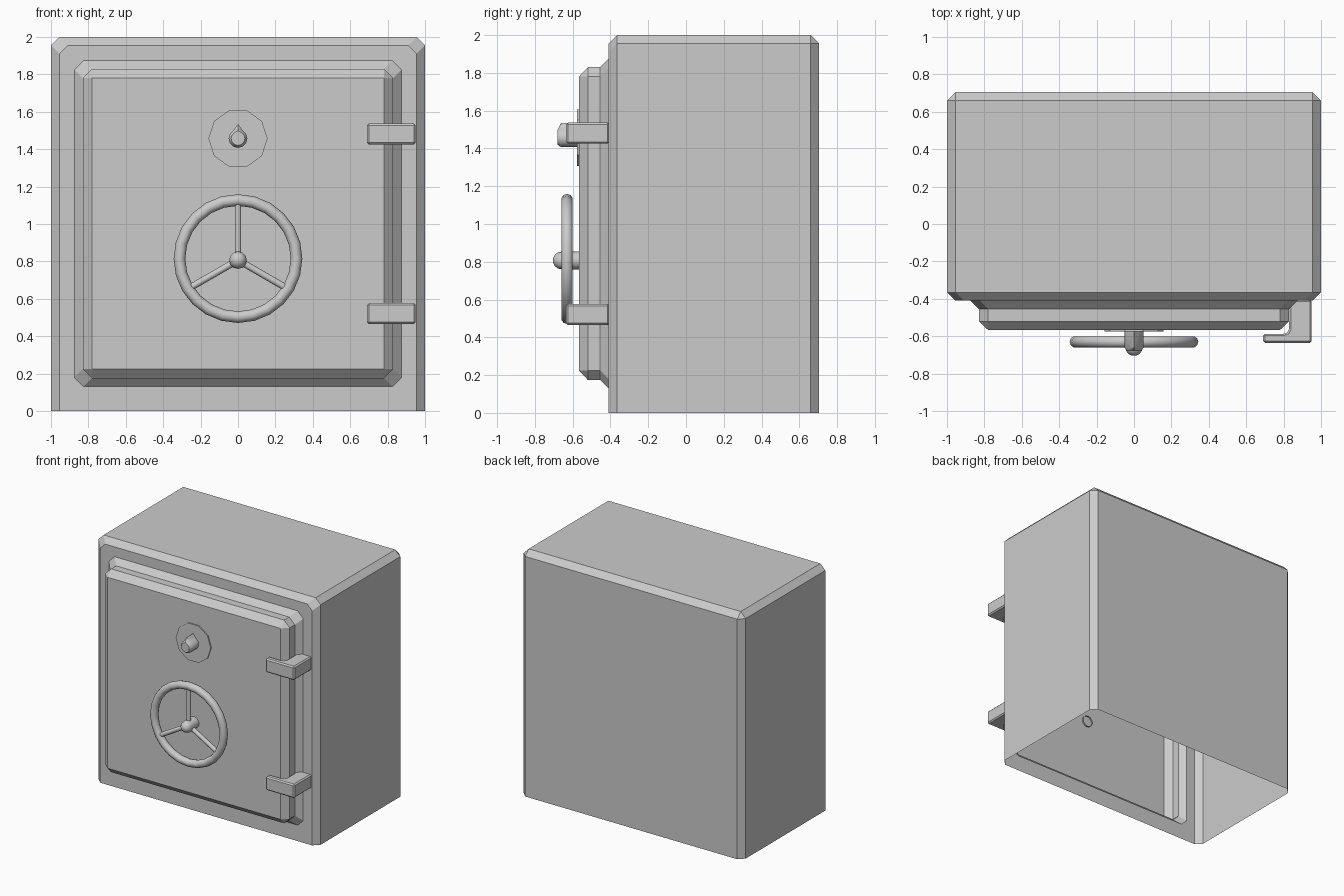
import bpy, bmesh, math
from mathutils import Vector

if "Cube" in bpy.data.objects:
    bpy.data.objects.remove(bpy.data.objects["Cube"])


def loft(name, rings, cap_start=True, cap_end=True, skip=lambda r, i: False):
    """Join closed rings of points into a surface, dropping collapsed faces."""
    bm = bmesh.new()
    vs = [[bm.verts.new(p) for p in ring] for ring in rings]
    n = len(vs[0])
    for r in range(len(vs) - 1):
        for i in range(n):
            j = (i + 1) % n
            if not skip(r, i):
                bm.faces.new((vs[r][i], vs[r][j], vs[r + 1][j], vs[r + 1][i]))
    if cap_start:
        bm.faces.new(vs[0])
    if cap_end:
        bm.faces.new(vs[-1])
    bmesh.ops.remove_doubles(bm, verts=bm.verts[:], dist=0.0005)
    bmesh.ops.recalc_face_normals(bm, faces=bm.faces[:])
    # make sure the faces point outwards (top/front most face decides)
    mid = sum((v.co for v in bm.verts), Vector()) / len(bm.verts)
    if sum((f.calc_center_median() - mid).dot(f.normal) * f.calc_area() for f in bm.faces) < 0:
        bmesh.ops.reverse_faces(bm, faces=bm.faces[:])
    me = bpy.data.meshes.new(name)
    bm.to_mesh(me)
    bm.free()
    ob = bpy.data.objects.new(name, me)
    bpy.context.collection.objects.link(ob)
    return ob


def smooth(ob, angle=35):
    bpy.ops.object.select_all(action='DESELECT')
    ob.select_set(True)
    bpy.context.view_layer.objects.active = ob
    bpy.ops.object.shade_smooth_by_angle(angle=math.radians(angle))


def outline(y, w, b, t, c, cb):
    """Rectangle in xz with cut corners: c at the top, cb at the bottom."""
    left = [(-w + cb, b), (-w, b + cb), (-w, t - c), (-w + c, t)]
    return [(x, y, z) for x, z in left + [(-x, z) for x, z in reversed(left)]]


def circle(y, r, z, n, start=0.0, tip=None):
    pts = []
    for i in range(n):
        a = start + 2 * math.pi * i / n
        rad = tip if tip and i == 0 else r
        pts.append((rad * math.cos(a), y, z + rad * math.sin(a)))
    return pts


# Body shell with stepped door, open underneath
loft("safe_body_and_door", [
    outline(0.705, 0.955, 0, 1.955, 0, 0),
    outline(0.66, 1, 0, 2, 0.045, 0),
    outline(-0.365, 1, 0, 2, 0.045, 0),
    outline(-0.41, 0.955, 0, 1.955, 0.045, 0),
    outline(-0.41, 0.875, 0.13, 1.875, 0.05, 0.05),
    outline(-0.455, 0.83, 0.175, 1.83, 0.05, 0.05),
    outline(-0.52, 0.83, 0.175, 1.83, 0.05, 0.05),
    outline(-0.567, 0.78, 0.225, 1.78, 0, 0),
], skip=lambda r, i: r < 3 and i == 7)

# Combination dial plate and pointed knob
DZ = 1.457
loft("dial_plate", [circle(-0.565, 0.158, DZ, 10), circle(-0.576, 0.158, DZ, 10)],
     cap_start=False)
up = math.pi / 2
smooth(loft("dial_knob", [
    circle(-0.57, 0.05, DZ, 12, up, 0.078),
    circle(-0.662, 0.05, DZ, 12, up, 0.078),
    circle(-0.68, 0.037, DZ, 12, up, 0.042)], cap_start=False))

# Hand wheel: rim, domed hub, three spokes
bpy.ops.mesh.primitive_torus_add(major_segments=24, minor_segments=10,
                                 major_radius=0.313, minor_radius=0.031,
                                 location=(0, -0.63, 0.815),
                                 rotation=(math.pi / 2, 0, 0))
bpy.context.object.name = "wheel_rim"
smooth(bpy.context.object, 60)

HZ, HR = 0.807, 0.047
dome = [circle(-0.658 - HR * math.sin(a), HR * math.cos(a), HZ, 12)
        for a in (math.radians(d) for d in (0, 25, 50, 75))]
smooth(loft("wheel_hub", [circle(-0.555, HR, HZ, 12)] + dome, cap_start=False), 40)

for k in range(3):
    a = math.radians(90 + 120 * k)
    d = Vector((math.cos(a), 0, math.sin(a)))
    bpy.ops.mesh.primitive_cylinder_add(vertices=10, radius=0.018, depth=0.28,
                                        location=Vector((0, -0.632, HZ)) + d * 0.16)
    spoke = bpy.context.object
    spoke.name = f"wheel_spoke_{k + 1}"
    spoke.rotation_euler = d.to_track_quat('Z', 'Y').to_euler()
    smooth(spoke, 60)

# L-shaped hinges with softened edges
hinge = [(0.95, -0.405), (0.95, -0.635), (0.69, -0.635), (0.69, -0.587),
         (0.80, -0.587), (0.82, -0.58), (0.83, -0.56), (0.83, -0.405)]
for name, z0 in (("lower_hinge", 0.465), ("upper_hinge", 1.425)):
    ob = loft(name, [[(x, y, z) for x, y in hinge] for z in (z0, z0 + 0.112)])
    bev = ob.modifiers.new("edge_bevel", 'BEVEL')
    bev.width = 0.01
    bev.segments = 1
    bev.limit_method = 'ANGLE'
    bev.angle_limit = math.radians(60)
